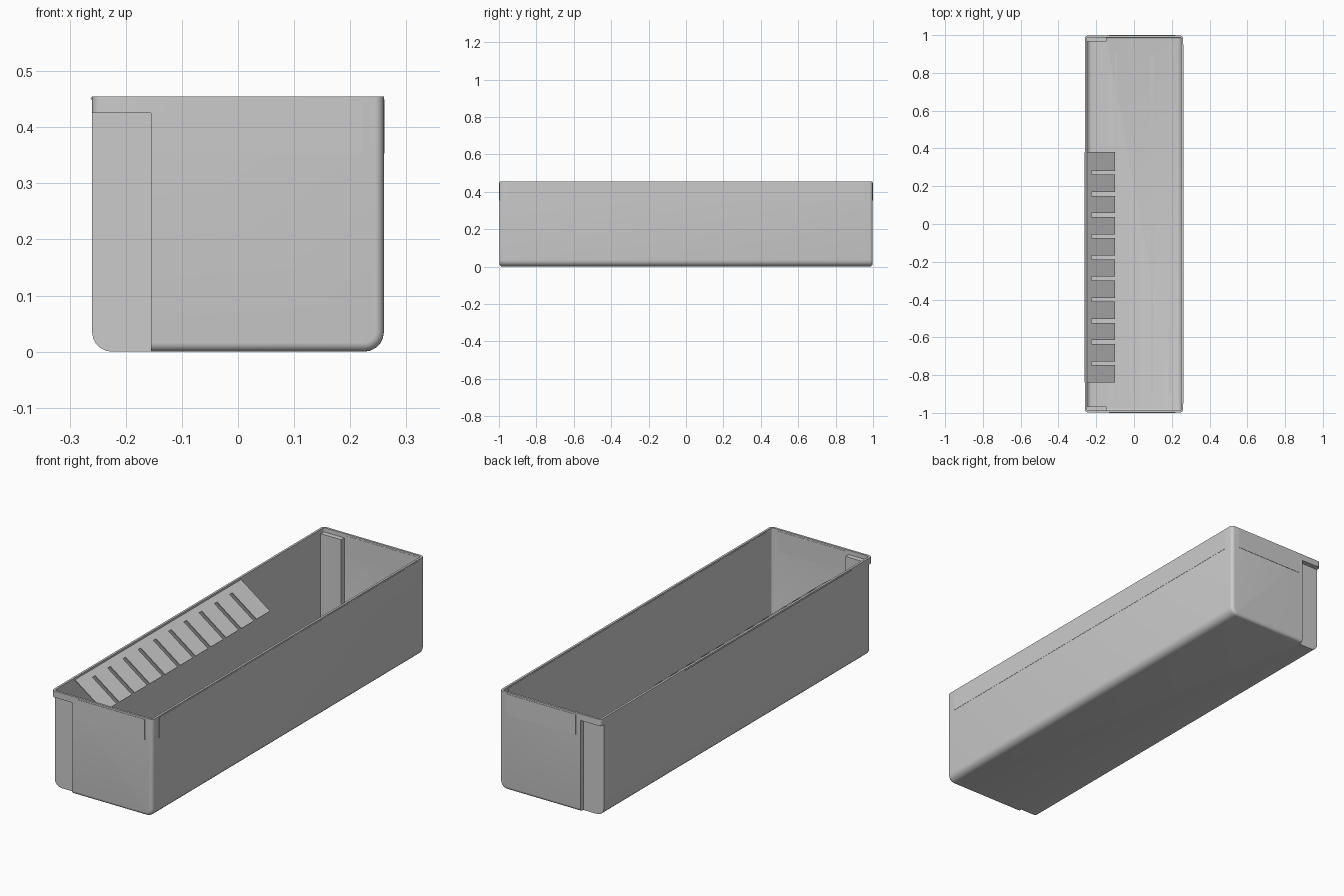
import bpy, bmesh, math

if "Cube" in bpy.data.objects:
    bpy.data.objects.remove(bpy.data.objects["Cube"])

W, H, T = 0.26, 0.455, 0.01      # half width, height, wall thickness


def make_object(name, bm):
    bmesh.ops.recalc_face_normals(bm, faces=bm.faces)
    me = bpy.data.meshes.new(name)
    bm.to_mesh(me)
    bm.free()
    ob = bpy.data.objects.new(name, me)
    bpy.context.collection.objects.link(ob)
    return ob


def box(name, x0, x1, y0, y1, z0, z1):
    bm = bmesh.new()
    bmesh.ops.create_cube(bm, size=1)
    for v in bm.verts:
        v.co = ((x0 + x1) / 2 + v.co.x * (x1 - x0),
                (y0 + y1) / 2 + v.co.y * (y1 - y0),
                (z0 + z1) / 2 + v.co.z * (z1 - z0))
    return make_object(name, bm)


def trough(name, hw, hl, z0, z1, fillet, round_r, seg=5):
    """U-section lofted along y, with rounded ends and an unrounded top."""
    stations = []
    for i in range(seg + 1):
        a = math.pi / 2 * i / seg
        stations.append((-hl + round_r * (1 - math.sin(a)), round_r * (1 - math.cos(a))))
    stations = [(y, s) for y, s in reversed(stations)]
    stations = [(y, s) for y, s in
                [(-hl + round_r * (1 - math.cos(math.pi / 2 * i / seg)),
                  round_r * (1 - math.sin(math.pi / 2 * i / seg))) for i in range(seg + 1)]]
    stations += [(-y, s) for y, s in reversed(stations)]
    bm = bmesh.new()
    rings = []
    for y, s in stations:
        w, b, r = hw - s, z0 + s, fillet - s
        pts = [(w, z1)]
        for i in range(seg + 1):
            a = math.pi / 2 * i / seg
            pts.append((w - r + r * math.cos(a), b + r - r * math.sin(a)))
        pts += [(-x, z) for x, z in reversed(pts)]
        rings.append([bm.verts.new((x, y, z)) for x, z in pts])
    n = len(rings[0])
    for p, q in zip(rings, rings[1:]):
        for i in range(n):
            bm.faces.new((p[i], p[(i + 1) % n], q[(i + 1) % n], q[i]))
    bm.faces.new(rings[0])
    bm.faces.new(rings[-1])
    return make_object(name, bm)


def cut(target, tool):
    m = target.modifiers.new("cut", 'BOOLEAN')
    m.operation, m.solver, m.object = 'DIFFERENCE', 'EXACT', tool
    bpy.context.view_layer.objects.active = target
    bpy.ops.object.modifier_apply(modifier=m.name)
    bpy.data.objects.remove(tool)


# Bin shell: outer trough minus inner cavity, with corner recesses at the left
shell = trough("bin_shell", W, 0.998, 0.0, H, 0.035, 0.016)
cavity = trough("cavity", W - T, 0.988, T, H + 0.1, 0.027, 0.008)
for s in (-1, 1):
    ya, yb = sorted((s * 0.965, s * 1.1))
    cut(cavity, box("post", -0.4, -0.145, ya, yb, -0.1, 0.435))
cut(shell, cavity)
for s in (-1, 1):
    ya, yb = sorted((s * 0.975, s * 1.1))
    cut(shell, box("recess", -0.4, -0.155, ya, yb, -0.1, 0.425))
bpy.ops.object.select_all(action='DESELECT')
shell.select_set(True)
bpy.context.view_layer.objects.active = shell
bpy.ops.object.shade_smooth_by_angle(angle=math.radians(30))

# Floor ribs
for i, x in enumerate((-0.19, -0.095, 0.0, 0.095, 0.19)):
    box(f"floor_rib_{i}", x - 0.006, x + 0.006, -0.905, 0.905, T - 0.002, T + 0.004)

# Faint raised label bands on both ends and the right side
for s, name in ((-1, "front"), (1, "back")):
    ya, yb = sorted((s * 0.987, s * 0.9995))
    box(f"{name}_label_band", -0.132, 0.22, ya, yb, 0.353, 0.447)
box("right_label_band", W - T - 0.001, W + 0.001, -0.95, 0.95, 0.353, 0.449)

# Slotted comb plate sloping in from the left rim
X0, X1, Z0, Z1 = -0.262, -0.102, 0.452, 0.337
slot_x, half = -0.227, 0.01


def on_plate(x, y):
    return (x, y, Z0 + (x - X0) / (X1 - X0) * (Z1 - Z0))


outline = [(X0, 0.38), (X0, -0.84), (X1, -0.84)]
for i in range(10):
    y = -0.737 + i * 0.112
    outline += [(X1, y - half), (slot_x, y - half), (slot_x, y + half), (X1, y + half)]
outline.append((X1, 0.38))
bm = bmesh.new()
bm.faces.new([bm.verts.new(on_plate(x, y)) for x, y in outline])
plate = make_object("slotted_plate", bm)
sol = plate.modifiers.new("thickness", 'SOLIDIFY')
sol.thickness, sol.offset = 0.004, 0
